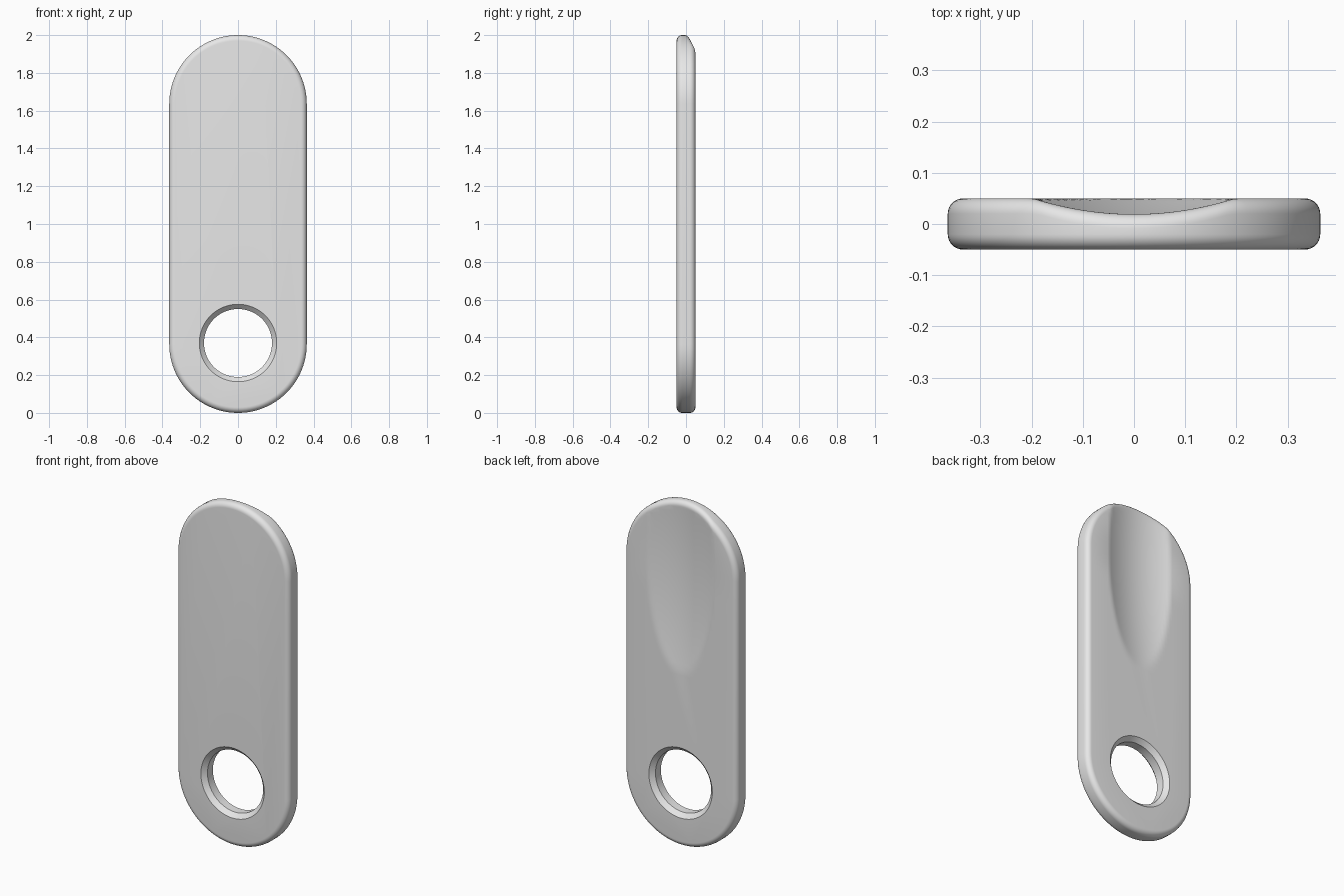
import bpy, bmesh
from math import sin, cos, pi, radians
from mathutils import Vector

cube = bpy.data.objects.get("Cube")
if cube:
    bpy.data.objects.remove(cube, do_unlink=True)

R, T, FILLET = 0.364, 0.05, 0.03      # plate half width, half thickness, edge rounding
SEGS = 48

grey = bpy.data.materials.new("light grey")
grey.use_nodes = True
grey.diffuse_color = (0.8, 0.8, 0.8, 1)
grey.node_tree.nodes["Principled BSDF"].inputs["Base Color"].default_value = (0.8, 0.8, 0.8, 1)


def outline(r, half, cz, y):
    """Rounded slot outline (a circle when half is 0)."""
    pts = []
    for k, off in ((0, half), (1, -half)):
        for i in range(SEGS + (1 if half else 0)):
            a = pi * (k + i / SEGS)
            pts.append((r * cos(a), y, cz + off + r * sin(a)))
    return pts


def skin(profile, half, cz):
    """Closed solid through outlines given as (radius, y)."""
    bm = bmesh.new()
    rings = [[bm.verts.new(p) for p in outline(r, half, cz, y)] for r, y in profile]
    n = len(rings[0])
    for a, b in zip(rings, rings[1:]):
        for i in range(n):
            bm.faces.new((a[i], a[(i + 1) % n], b[(i + 1) % n], b[i]))
    bm.faces.new(rings[0])
    bm.faces.new(rings[-1])
    bmesh.ops.recalc_face_normals(bm, faces=bm.faces[:])
    return bm


def to_object(bm, name):
    mesh = bpy.data.meshes.new(name)
    bm.to_mesh(mesh)
    bm.free()
    obj = bpy.data.objects.new(name, mesh)
    bpy.context.collection.objects.link(obj)
    mesh.materials.append(grey)
    return obj


# Plate with rounded rim
steps = 8
front = [(R - FILLET * (1 - sin(a)), -T + FILLET * (1 - cos(a)))
         for a in (pi / 2 * i / steps for i in range(steps + 1))]
back = [(r, -y) for r, y in reversed(front)]
bm = skin(front + back, 1 - R, 1)


# Fine grid on the upper back face, ready for the thumb scoop
def cut(co, no, low):
    faces = [f for f in bm.faces
             if f.normal.y > 0.99 and f.calc_center_median().y > T - 0.001
             and max(v.co.z for v in f.verts) > low + 0.001
             and (low == 0 or min(v.co.z for v in f.verts) > low - 0.001)]
    geom = faces + list({e for f in faces for e in f.edges}) + list({v for f in faces for v in f.verts})
    bmesh.ops.bisect_plane(bm, geom=geom, plane_co=Vector(co), plane_no=Vector(no), dist=1e-5)


bm.normal_update()
BASE = 1.0
cut((0, 0, BASE), (0, 0, 1), 0)
for i in range(-14, 15):
    cut((i * 0.016, 0, 0), (1, 0, 0), BASE)
for i in range(1, 32):
    cut((0, 0, BASE + i * 0.031), (0, 0, 1), BASE)

# Press the elongated scoop into the back; the rounded rim follows it
for v in bm.verts:
    if v.co.y > 0.015:
        u2 = (v.co.x / 0.215) ** 2 + ((v.co.z - 1.65) / 0.64) ** 2
        v.co.y -= 0.041 * max(0, 1 - u2)
plate = to_object(bm, "tag_plate")

# Chamfered ring hole
hole = to_object(skin([(0.225, -0.07), (0.18, -0.025), (0.18, 0.025), (0.225, 0.07)], 0, 0.37),
                 "hole_cutter")
hole.hide_render = True
bpy.ops.object.select_all(action="DESELECT")
plate.select_set(True)
bpy.context.view_layer.objects.active = plate
mod = plate.modifiers.new("ring_hole", "BOOLEAN")
mod.operation = "DIFFERENCE"
mod.solver = "EXACT"
mod.object = hole
bpy.ops.object.modifier_apply(modifier=mod.name)
bpy.data.objects.remove(hole, do_unlink=True)

bpy.ops.object.shade_smooth_by_angle(angle=radians(30))
